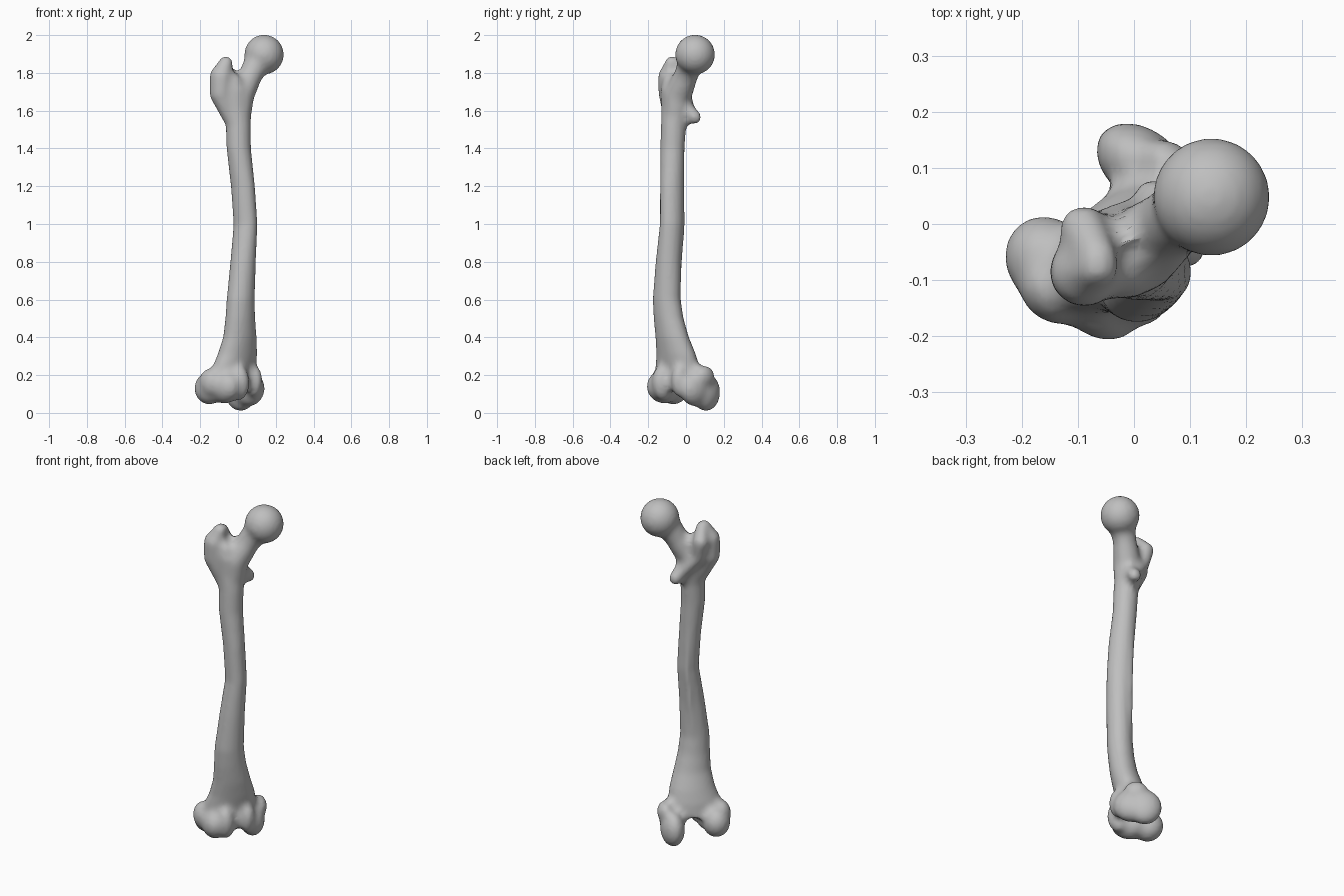
import bpy, bmesh, math
from mathutils import Vector, Matrix

old = bpy.data.objects.get("Cube")
if old:
    bpy.data.objects.remove(old, do_unlink=True)

bone = bpy.data.materials.new("bone_grey")
bone.use_nodes = True
colour = (0.52, 0.52, 0.52, 1)
bone.diffuse_color = colour
bone.node_tree.nodes["Principled BSDF"].inputs["Base Color"].default_value = colour

bm = bmesh.new()
TURN = Matrix.Rotation(math.radians(45), 4, 'Z')  # knee axis runs diagonally


def ball(centre, radii, rot=Matrix()):
    m = Matrix.Translation(centre) @ rot @ Matrix.Diagonal((*radii, 1))
    bmesh.ops.create_uvsphere(bm, u_segments=20, v_segments=12, radius=1, matrix=m)


def knee_ball(u, v, z, ru, rv, rz, tilt=0):
    """Ellipsoid placed by side (u), forward (v) and height."""
    rot = TURN @ Matrix.Rotation(math.radians(tilt), 4, 'Z')
    ball(TURN @ Vector((u, -v, z)), (ru, rv, rz), rot)


def limb(*points):
    """Balls joined by tapered cones: (x, y, z, r)."""
    for x, y, z, r in points:
        ball((x, y, z), (r, r, r))
    for a, b in zip(points, points[1:]):
        start, end = Vector(a[:3]), Vector(b[:3])
        along = end - start
        turn = along.to_track_quat('Z', 'Y').to_matrix().to_4x4()
        bmesh.ops.create_cone(bm, cap_ends=True, segments=20, radius1=a[3], radius2=b[3],
                              depth=along.length,
                              matrix=Matrix.Translation((start + end) / 2) @ turn)


def loft(sections, sides=32):
    """Shaft of ellipses: (z, x, y, side radius, depth radius)."""
    rings = []
    for z, x, y, ru, rv in sections:
        ring = []
        for i in range(sides):
            t = math.tau * i / sides
            p = TURN @ Vector((ru * math.cos(t), rv * math.sin(t), 0))
            ring.append(bm.verts.new(p + Vector((x, y, z))))
        rings.append(ring)
    for a, b in zip(rings, rings[1:]):
        for i in range(sides):
            j = (i + 1) % sides
            bm.faces.new((a[i], a[j], b[j], b[i]))
    bm.faces.new(rings[0][::-1])
    bm.faces.new(rings[-1])


# Bowed shaft, flaring to the knee
loft([
    (0.16, -0.03, -0.04, 0.150, 0.085),
    (0.24, -0.02, -0.045, 0.140, 0.085),
    (0.31, -0.003, -0.052, 0.122, 0.082),
    (0.40, 0.010, -0.073, 0.100, 0.074),
    (0.50, 0.012, -0.092, 0.086, 0.070),
    (0.60, 0.014, -0.102, 0.078, 0.069),
    (0.80, 0.027, -0.093, 0.067, 0.067),
    (1.00, 0.040, -0.075, 0.057, 0.068),
    (1.20, 0.026, -0.074, 0.058, 0.068),
    (1.40, 0.004, -0.072, 0.064, 0.064),
    (1.52, 0.002, -0.066, 0.066, 0.066),
    (1.62, -0.008, -0.055, 0.080, 0.072),
    (1.72, -0.015, -0.055, 0.080, 0.075),
])
# Rear ridge along the shaft
limb((-0.005, -0.03, 1.45, 0.016), (0.01, -0.023, 1.0, 0.018), (-0.01, -0.055, 0.6, 0.018))

# Ball head and neck
ball((0.138, 0.048, 1.897), (0.105, 0.106, 0.105))
limb((0.11, 0.03, 1.87, 0.07), (0.065, 0.0, 1.785, 0.062),
     (0.01, -0.045, 1.68, 0.075), (0.0, -0.06, 1.54, 0.064))

# Greater hip knob with its hooked crest
limb((-0.04, -0.075, 1.57, 0.045), (-0.09, -0.085, 1.69, 0.06),
     (-0.088, -0.085, 1.78, 0.062), (-0.065, -0.075, 1.85, 0.038))
limb((-0.065, -0.06, 1.85, 0.035), (-0.09, -0.01, 1.79, 0.043),
     (-0.07, -0.02, 1.70, 0.04), (0.01, 0.015, 1.60, 0.035))
ball((-0.03, -0.085, 1.72), (0.06, 0.045, 0.08))

# Lesser hip knob
limb((0.02, 0.0, 1.61, 0.04), (0.035, 0.045, 1.565, 0.036))

# Inner and outer knee condyles with side bumps
knee_ball(0.085, -0.065, 0.11, 0.063, 0.092, 0.1, 8)
knee_ball(0.075, 0.0, 0.13, 0.068, 0.105, 0.095)
knee_ball(0.115, -0.02, 0.19, 0.045, 0.065, 0.06)
knee_ball(-0.155, -0.06, 0.13, 0.075, 0.085, 0.085, -8)
knee_ball(-0.13, 0.03, 0.14, 0.075, 0.105, 0.09, -8)
knee_ball(-0.185, -0.02, 0.16, 0.055, 0.07, 0.075)
# Kneecap groove rims
knee_ball(-0.085, 0.085, 0.16, 0.055, 0.066, 0.095)
knee_ball(0.035, 0.08, 0.17, 0.045, 0.05, 0.085)

mesh = bpy.data.meshes.new("thigh_bone")
bm.to_mesh(mesh)
bm.free()
mesh.materials.append(bone)
obj = bpy.data.objects.new("thigh_bone", mesh)
bpy.context.collection.objects.link(obj)


def remesh():
    m = obj.modifiers.new("fuse", 'REMESH')
    m.mode = 'VOXEL'
    m.voxel_size = 0.012
    m.use_smooth_shade = True


def offset(amount):
    m = obj.modifiers.new("offset", 'DISPLACE')
    m.mid_level = 0
    m.strength = amount


def relax(times):
    m = obj.modifiers.new("relax", 'SMOOTH')
    m.factor = 0.5
    m.iterations = times


# Fuse the parts, fillet the joins by growing and shrinking, then relax
remesh()
relax(2)
offset(0.018)
remesh()
relax(2)
offset(-0.017)
relax(4)
